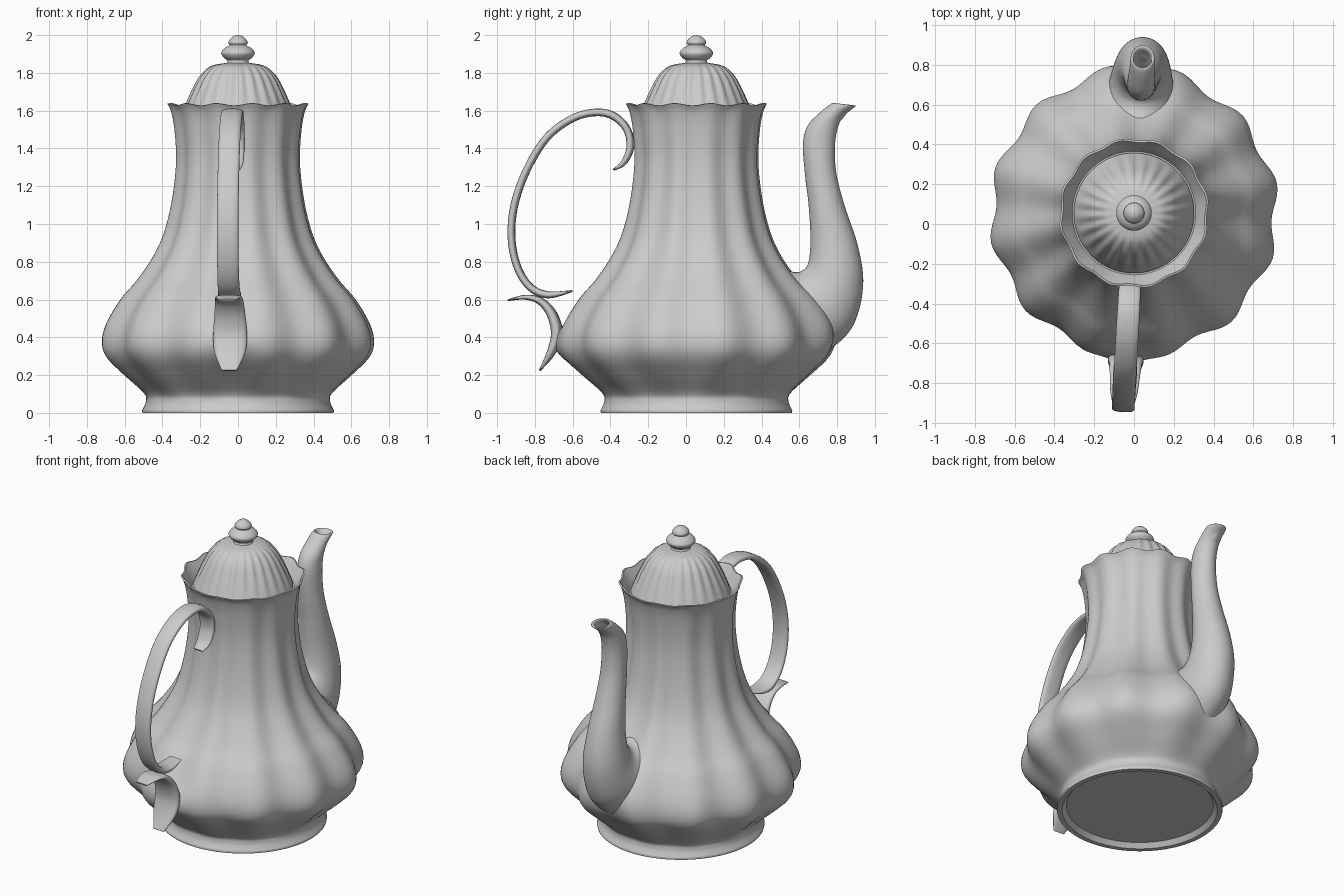
import bpy, bmesh, math
from mathutils import Vector

AXIS_Y = 0.055                    # body axis sits slightly behind the centre
TURN = math.radians(-3.2)         # whole pot is turned a touch about z


def smooth_path(keys, steps):
    """Catmull-Rom through rows of numbers."""
    k = [Vector(r) for r in keys]
    k = [k[0]] + k + [k[-1]]
    out = []
    for i in range(1, len(k) - 2):
        a, b, c, d = k[i - 1:i + 3]
        for s in range(steps):
            t = s / steps
            out.append(0.5 * (2 * b + (c - a) * t + (2 * a - 5 * b + 4 * c - d) * t * t
                              + (3 * b - a - 3 * c + d) * t ** 3))
    return out + [k[-1]]


def skin(name, rings, angle=50):
    """Join closed rings of points into a smooth capped skin."""
    bm = bmesh.new()
    loops = [[bm.verts.new(p) for p in ring] for ring in rings]
    n = len(loops[0])
    for a, b in zip(loops, loops[1:]):
        for i in range(n):
            j = (i + 1) % n
            bm.faces.new((a[i], a[j], b[j], b[i]))
    bm.faces.new(loops[0][::-1])
    bm.faces.new(loops[-1])
    bmesh.ops.recalc_face_normals(bm, faces=bm.faces)
    me = bpy.data.meshes.new(name)
    bm.to_mesh(me)
    bm.free()
    ob = bpy.data.objects.new(name, me)
    bpy.context.collection.objects.link(ob)
    ob.location.y = AXIS_Y
    ob.rotation_euler.z = TURN
    bpy.ops.object.select_all(action='DESELECT')
    ob.select_set(True)
    bpy.context.view_layer.objects.active = ob
    bpy.ops.object.shade_smooth_by_angle(angle=math.radians(angle))
    return ob


def bump(x, y, z, side, zc, wx, wz):
    """Soft swelling of the body where a part grows out of it."""
    if y * side <= 0:
        return 0
    return math.exp(-(x / wx) ** 2 - ((z - zc) / wz) ** 2)


def fluted(name, rows, lobes, swell=False, seg=144):
    """Lathe rows of (radius, z, flute depth, rim wave)."""
    rings = []
    for r, z, a, w in rows:
        ring = []
        for i in range(seg):
            t = 2 * math.pi * i / seg
            c = math.cos(lobes * t)
            q = max(r - a * c, 0.001)
            if swell and 0.12 < z < 1.1:
                x, y = q * math.cos(t), q * math.sin(t)
                q += 0.065 * bump(x, y, z, -1, 0.37, 0.10, 0.12)
                q += 0.05 * bump(x, y, z, 1, 0.50, 0.20, 0.16)
            ring.append((q * math.cos(t), q * math.sin(t), z - w * c))
        rings.append(ring)
    return skin(name, rings)


def loft(name, sections, steps=6, seg=32, power=1.0):
    """Rings between paired points in the y-z plane: (y1, z1, y2, z2, half width)."""
    rings = []
    for y1, z1, y2, z2, w in smooth_path(sections, steps):
        ring = []
        for i in range(seg):
            t = 2 * math.pi * i / seg
            c, s = math.cos(t), math.sin(t)
            c = math.copysign(abs(c) ** power, c)
            s = math.copysign(abs(s) ** power, s)
            ring.append((w * s, (y1 + y2) / 2 + (y2 - y1) / 2 * c - AXIS_Y,
                         (z1 + z2) / 2 + (z2 - z1) / 2 * c))
        rings.append(ring)
    return skin(name, rings)


def ribbon(name, path):
    """Flat strap along (y, z, half width, half thickness)."""
    pts = smooth_path(path, 6)
    secs = []
    for i, p in enumerate(pts):
        d = pts[min(i + 1, len(pts) - 1)] - pts[max(i - 1, 0)]
        n = Vector((-d[1], d[0])).normalized() * p[3]
        secs.append((p[0] + n.x, p[1] + n.y, p[0] - n.x, p[1] - n.y, p[2]))
    return loft(name, secs, steps=1, seg=28, power=0.75)


# Body: recessed foot, lobed belly, fluted neck, scalloped rim and inner ledge
foot = [(0.01, 0.03, 0, 0), (0.45, 0.03, 0, 0), (0.475, 0.0, 0, 0), (0.505, 0.0, 0, 0)]
wall = smooth_path([
    (0.508, 0.012, 0, 0), (0.488, 0.06, 0, 0), (0.50, 0.105, 0.003, 0), (0.60, 0.20, 0.012, 0),
    (0.685, 0.29, 0.019, 0), (0.712, 0.37, 0.021, 0), (0.69, 0.47, 0.021, 0),
    (0.615, 0.60, 0.019, 0), (0.53, 0.70, 0.017, 0), (0.455, 0.81, 0.014, 0),
    (0.40, 0.92, 0.012, 0), (0.362, 1.05, 0.010, 0), (0.336, 1.20, 0.009, 0),
    (0.325, 1.35, 0.008, 0), (0.335, 1.50, 0.007, 0), (0.352, 1.59, 0.007, 0.002),
    (0.372, 1.632, 0.007, 0.006)], 6)
lip = [(0.362, 1.634, 0.007, 0.006), (0.34, 1.60, 0.004, 0.002), (0.318, 1.565, 0, 0),
       (0.31, 1.55, 0, 0), (0.01, 1.545, 0, 0)]
fluted("body", foot + wall + lip, 12, swell=True)

# Lid: fluted dome with a small flange
dome = smooth_path([
    (0.302, 1.572, 0, 0), (0.29, 1.60, 0.002, 0), (0.268, 1.65, 0.004, 0), (0.24, 1.71, 0.005, 0),
    (0.205, 1.775, 0.005, 0), (0.165, 1.82, 0.004, 0), (0.125, 1.842, 0.002, 0),
    (0.06, 1.853, 0, 0)], 5)
fluted("lid", [(0.01, 1.55, 0, 0), (0.302, 1.55, 0, 0)] + dome + [(0.005, 1.856, 0, 0)], 24)

# Knob on the lid
knob = smooth_path([
    (0.065, 1.845, 0, 0), (0.056, 1.865, 0, 0), (0.075, 1.88, 0, 0), (0.089, 1.905, 0, 0),
    (0.072, 1.93, 0, 0), (0.046, 1.946, 0, 0), (0.052, 1.958, 0, 0), (0.046, 1.975, 0, 0),
    (0.024, 1.994, 0, 0), (0.002, 2.0, 0, 0)], 5)
fluted("knob", knob, 1, seg=48)

# Spout: lofted from the belly up to a hollow, out-turned tip
loft("spout", [
    (0.40, 0.76, 0.50, 0.18, 0.22), (0.50, 0.765, 0.68, 0.28, 0.185),
    (0.575, 0.745, 0.84, 0.40, 0.16), (0.62, 0.755, 0.91, 0.52, 0.145),
    (0.65, 0.80, 0.94, 0.70, 0.13), (0.66, 0.92, 0.91, 0.89, 0.11),
    (0.65, 1.10, 0.84, 1.10, 0.092), (0.632, 1.25, 0.797, 1.27, 0.08),
    (0.62, 1.42, 0.79, 1.42, 0.072), (0.645, 1.52, 0.81, 1.525, 0.068),
    (0.71, 1.59, 0.845, 1.58, 0.063), (0.77, 1.637, 0.898, 1.622, 0.06),
    (0.785, 1.632, 0.878, 1.622, 0.046), (0.745, 1.585, 0.84, 1.57, 0.045),
    (0.69, 1.51, 0.78, 1.50, 0.042)], seg=48)

# Handle: tall loop, curled against the neck and ending above the scroll
ribbon("handle", [
    (-0.385, 1.287, 0.035, 0.005), (-0.33, 1.325, 0.05, 0.015), (-0.295, 1.41, 0.054, 0.02),
    (-0.315, 1.505, 0.055, 0.02), (-0.39, 1.575, 0.056, 0.021), (-0.49, 1.59, 0.057, 0.02),
    (-0.61, 1.555, 0.057, 0.02), (-0.74, 1.455, 0.057, 0.02), (-0.845, 1.285, 0.057, 0.02),
    (-0.91, 1.10, 0.057, 0.02), (-0.925, 0.925, 0.057, 0.02), (-0.893, 0.77, 0.057, 0.02),
    (-0.825, 0.665, 0.058, 0.02), (-0.73, 0.625, 0.06, 0.019), (-0.605, 0.645, 0.045, 0.005)])

# Lower scroll joining the handle to the belly
ribbon("handle_scroll", [
    (-0.943, 0.597, 0.045, 0.005), (-0.85, 0.612, 0.068, 0.013), (-0.77, 0.59, 0.075, 0.02),
    (-0.71, 0.52, 0.082, 0.027), (-0.685, 0.42, 0.09, 0.03), (-0.715, 0.32, 0.082, 0.022),
    (-0.775, 0.225, 0.04, 0.005)])
